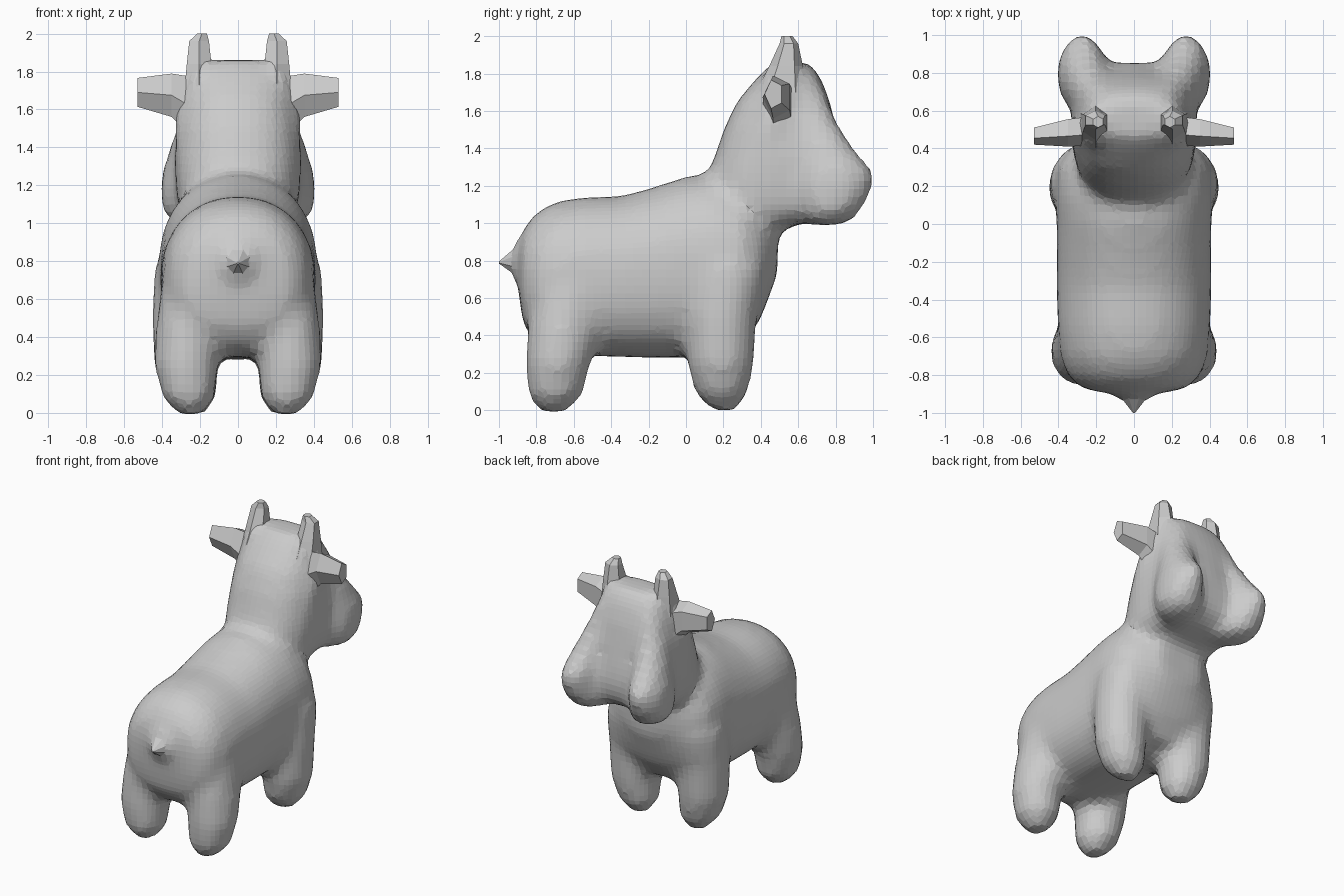
import bpy, bmesh, math


def loft(bm, axis, rows, n=20, power=2.0, low=None, mirror=False):
    """Skin rings (t, cu, cv, ru, rv) along an axis; low = other power for the negative v half."""
    for sign in ((1, -1) if mirror else (1,)):
        rings = []
        for t, cu, cv, ru, rv in rows:
            ring = []
            for i in range(n):
                a = 2 * math.pi * (i + 0.5) / n
                c, s = math.cos(a), math.sin(a)
                k = 2 / (low if low and s < 0 else power)
                p = [cu + ru * math.copysign(abs(c) ** k, c),
                     cv + rv * math.copysign(abs(s) ** k, s)]
                p.insert("xyz".index(axis), t)
                p[0] *= sign
                ring.append(bm.verts.new(p))
            rings.append(ring)
        for a, b in zip(rings, rings[1:]):
            for i in range(n):
                j = (i + 1) % n
                bm.faces.new((a[i], a[j], b[j], b[i]))
        bm.faces.new(rings[0])
        bm.faces.new(rings[-1])


def finish(bm, name):
    bmesh.ops.recalc_face_normals(bm, faces=bm.faces[:])
    mesh = bpy.data.meshes.new(name)
    bm.to_mesh(mesh)
    bm.free()
    ob = bpy.data.objects.new(name, mesh)
    bpy.context.collection.objects.link(ob)
    return ob


skin = bmesh.new()

# Torso: y, bottom, top, half width
torso = [(-0.895, 0.62, 0.90, 0.16), (-0.87, 0.46, 0.97, 0.28), (-0.80, 0.35, 1.06, 0.355),
         (-0.70, 0.31, 1.115, 0.39), (-0.55, 0.29, 1.14, 0.405), (-0.35, 0.285, 1.145, 0.41),
         (-0.2, 0.28, 1.185, 0.41), (0.0, 0.28, 1.25, 0.41), (0.15, 0.29, 1.265, 0.42),
         (0.30, 0.34, 1.22, 0.41), (0.40, 0.49, 1.12, 0.34), (0.49, 0.73, 1.03, 0.17)]
loft(skin, "y", [(y, 0, (a + b) / 2, w, (b - a) / 2) for y, a, b, w in torso], 32, 2.15, 2.6)

# Neck and head: z, back, front, half width
head = [(0.97, 0.20, 0.50, 0.20), (1.02, 0.14, 0.74, 0.28), (1.10, 0.09, 0.84, 0.32),
        (1.22, 0.10, 0.86, 0.33), (1.35, 0.15, 0.84, 0.335), (1.50, 0.20, 0.805, 0.32),
        (1.65, 0.27, 0.77, 0.29), (1.78, 0.38, 0.72, 0.25), (1.86, 0.46, 0.66, 0.18)]
loft(skin, "z", [(z, 0, (a + b) / 2, w, (b - a) / 2) for z, a, b, w in head], 32, 2.9, 2.3)

# Face ridges swelling into the two muzzle lobes
loft(skin, "z", [(0.99, 0.23, 0.75, 0.10, 0.11), (1.06, 0.26, 0.77, 0.14, 0.165),
                 (1.17, 0.275, 0.79, 0.135, 0.205), (1.27, 0.275, 0.80, 0.125, 0.21),
                 (1.40, 0.25, 0.75, 0.11, 0.15), (1.55, 0.21, 0.68, 0.10, 0.125),
                 (1.80, 0.15, 0.59, 0.07, 0.11)], mirror=True)

# Slanted ridge under each ear
loft(skin, "z", [(1.36, 0.30, 0.39, 0.03, 0.03), (1.54, 0.28, 0.46, 0.065, 0.06),
                 (1.72, 0.25, 0.51, 0.06, 0.07)], mirror=True)

# Hind legs
loft(skin, "z", [(-0.01, 0.25, -0.71, 0.07, 0.07), (0.08, 0.26, -0.70, 0.14, 0.15),
                 (0.25, 0.275, -0.685, 0.17, 0.175), (0.45, 0.26, -0.65, 0.175, 0.20),
                 (0.65, 0.22, -0.61, 0.19, 0.22), (0.85, 0.16, -0.58, 0.20, 0.22)], mirror=True)

# Front legs and shoulders
loft(skin, "z", [(0.0, 0.235, 0.20, 0.07, 0.07), (0.09, 0.25, 0.19, 0.14, 0.145),
                 (0.25, 0.275, 0.185, 0.17, 0.18), (0.50, 0.27, 0.19, 0.185, 0.19),
                 (0.75, 0.24, 0.22, 0.205, 0.22), (1.0, 0.16, 0.20, 0.18, 0.20)], mirror=True)

# Horn and tail roots flare out of the skin
loft(skin, "z", [(1.60, 0.19, 0.51, 0.10, 0.14), (1.76, 0.20, 0.515, 0.08, 0.12),
                 (1.87, 0.20, 0.54, 0.06, 0.08)], mirror=True)
loft(skin, "y", [(-0.80, 0, 0.80, 0.24, 0.22), (-0.90, 0, 0.795, 0.12, 0.12),
                 (-0.95, 0, 0.79, 0.05, 0.05)])

# Blend everything into one faceted skin
body = finish(skin, "body_and_head")
remesh = body.modifiers.new("blend", 'REMESH')
remesh.mode = 'VOXEL'
remesh.voxel_size = 0.043
relax = body.modifiers.new("relax", 'SMOOTH')
relax.factor = 0.5
relax.iterations = 6

# Ears
bm = bmesh.new()
loft(bm, "x", [(0.24, 0.50, 1.61, 0.085, 0.17), (0.35, 0.49, 1.675, 0.08, 0.12),
               (0.53, 0.47, 1.69, 0.05, 0.08)], 5, mirror=True)
finish(bm, "ears")

# Horns
bm = bmesh.new()
loft(bm, "z", [(1.70, 0.205, 0.515, 0.09, 0.14), (1.84, 0.205, 0.535, 0.075, 0.09),
               (1.96, 0.205, 0.55, 0.06, 0.05), (2.0, 0.19, 0.54, 0.03, 0.03)], 6, mirror=True)
finish(bm, "horns")

# Tail
bm = bmesh.new()
loft(bm, "y", [(-0.86, 0, 0.80, 0.14, 0.13), (-0.93, 0, 0.795, 0.065, 0.065),
               (-1.0, 0, 0.79, 0.006, 0.006)], 8)
finish(bm, "tail")
